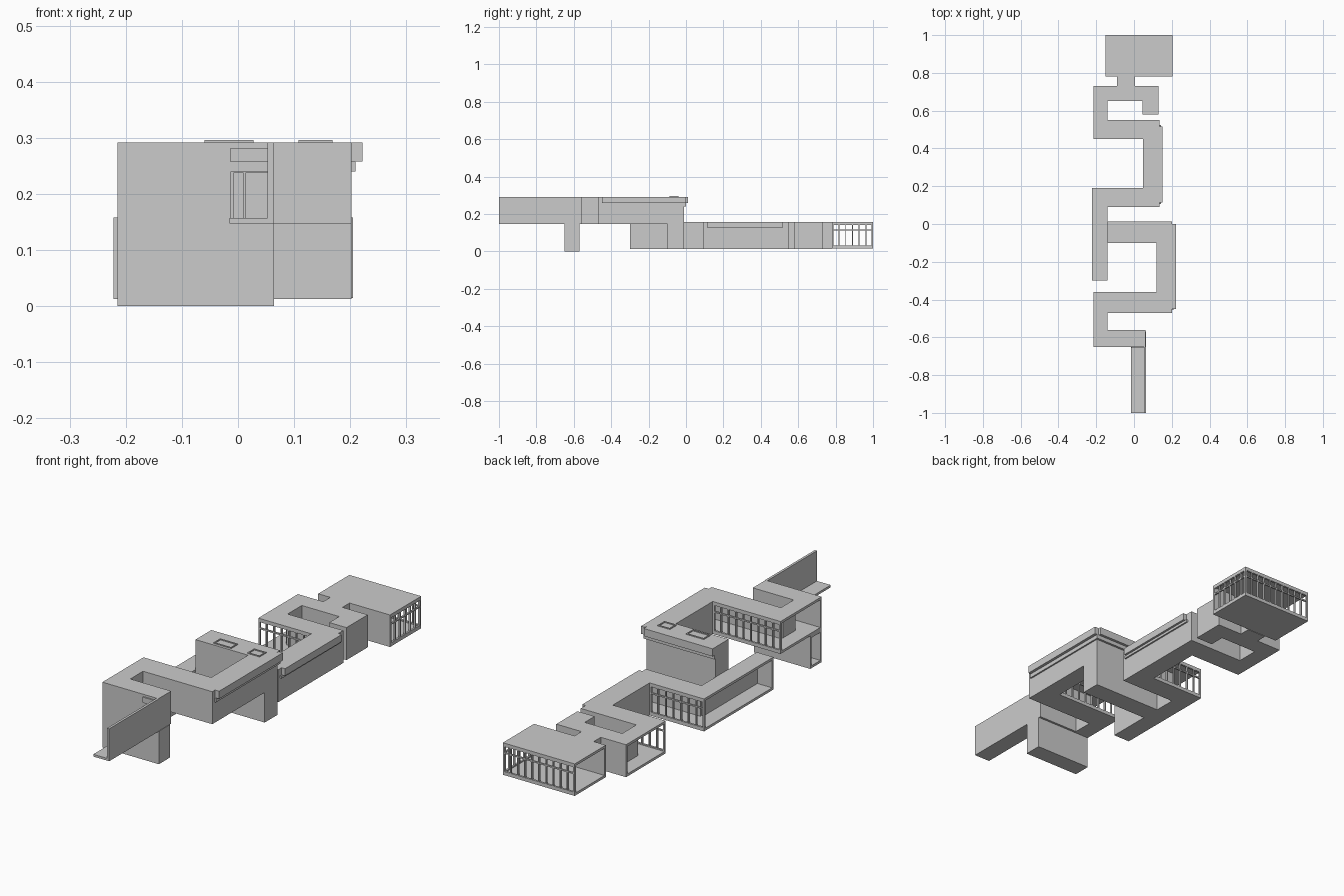
import bpy, bmesh, math
from mathutils import Vector, Matrix

if "Cube" in bpy.data.objects:
    bpy.data.objects.remove(bpy.data.objects["Cube"])

S = 0.011   # slab thickness
T = 0.009   # wall thickness


def add_box(bm, a, b):
    lo = Vector([min(p, q) for p, q in zip(a, b)])
    hi = Vector([max(p, q) for p, q in zip(a, b)])
    m = Matrix.Translation((lo + hi) / 2) @ Matrix.Diagonal((hi - lo).to_4d())
    m[3][3] = 1
    bmesh.ops.create_cube(bm, size=1, matrix=m)


def finish(bm, name):
    bmesh.ops.recalc_face_normals(bm, faces=bm.faces)
    me = bpy.data.meshes.new(name)
    bm.to_mesh(me)
    bm.free()
    ob = bpy.data.objects.new(name, me)
    bpy.context.collection.objects.link(ob)


def boxes(name, *pairs):
    bm = bmesh.new()
    for a, b in pairs:
        add_box(bm, a, b)
    finish(bm, name)


def slab(name, pts, z, h):
    bm = bmesh.new()
    f = bm.faces.new([bm.verts.new((x, y, z)) for x, y in pts])
    r = bmesh.ops.extrude_face_region(bm, geom=[f])
    bmesh.ops.translate(bm, vec=(0, 0, h),
                        verts=[v for v in r['geom'] if isinstance(v, bmesh.types.BMVert)])
    finish(bm, name)


def room(name, pts, kinds, z0, z1):
    """Counter-clockwise outline; each edge is w(all), g(lazed) or o(pen)."""
    slab(name + "_floor", pts, z0, S)
    slab(name + "_roof", pts, z1 - S, S)
    walls, frames = bmesh.new(), bmesh.new()
    za, zb = z0 + S, z1 - S
    for i, k in enumerate(kinds):
        p, q = Vector(pts[i]), Vector(pts[(i + 1) % len(pts)])
        d = (q - p).normalized()
        n = Vector((-d.y, d.x))
        L = (q - p).length

        def bar(bm, s0, s1, h0, h1, t):
            a, b = p + d * s0, p + d * s1 + n * t
            add_box(bm, (a.x, a.y, h0), (b.x, b.y, h1))
        if k == 'w':
            bar(walls, 0, L, za, zb, T)
        elif k == 'g':
            count = max(3, round(L / 0.037))
            for j in range(count + 1):
                w = 0.008 if j in (0, count) else 0.005
                c = j * (L - w) / count
                bar(frames, c, c + w, za, zb, T)
            tr = za + (zb - za) * 0.7
            bar(frames, 0, L, tr, tr + 0.006, T * 0.8)
            bar(frames, 0, L, za, za + 0.005, T)
            bar(frames, 0, L, zb - 0.005, zb, T)
    finish(walls, name + "_walls")
    if 'g' in kinds:
        finish(frames, name + "_window_frames")
    else:
        frames.free()


def rect(x0, y0, x1, y1):
    return [(x0, y0), (x1, y0), (x1, y1), (x0, y1)]


# Glazed pavilion at the back
room("back_pavilion", rect(-0.15, 0.78, 0.205, 1.0), "wggo", 0.015, 0.158)

# Winding ground-floor wing
lower = [(-0.222, -0.30), (-0.14, -0.30), (-0.14, 0.09), (0.135, 0.09), (0.135, 0.55),
         (-0.14, 0.55), (-0.14, 0.65), (0.045, 0.65), (0.045, 0.58), (0.13, 0.58),
         (0.13, 0.73), (0.005, 0.73), (0.005, 0.78), (-0.09, 0.78), (-0.09, 0.73),
         (-0.215, 0.73), (-0.215, 0.45), (0.047, 0.45), (0.047, 0.19), (-0.222, 0.19)]
room("lower_wing", lower, "wwwwwwwwwwwwowwogwgo", 0.013, 0.158)

# Winding upper-floor wing
upper = [(-0.215, -0.65), (0.062, -0.65), (0.062, -0.56), (-0.14, -0.56), (-0.14, -0.47),
         (0.202, -0.47), (0.202, -0.01), (-0.14, -0.01), (-0.14, -0.10), (0.12, -0.10),
         (0.12, -0.36), (-0.215, -0.36)]
room("upper_wing", upper, "wwwwwwwwwwgo", 0.147, 0.292)

# Supports under the upper wing
room("front_support", rect(-0.215, -0.65, 0.064, -0.57), "wwwo", 0.0, 0.147)
room("middle_support", rect(-0.14, -0.10, 0.202, -0.01), "wwww", 0.013, 0.147)

# Stepped parapet bands
boxes("upper_parapet",
      ((0.202, -0.455, 0.24), (0.209, 0.0, 0.258)),
      ((0.202, -0.45, 0.258), (0.222, 0.0, 0.292)),
      ((-0.14, -0.01, 0.24), (0.209, 0.0, 0.258)),
      ((-0.14, -0.01, 0.258), (0.20, 0.012, 0.292)))
boxes("lower_parapet",
      ((0.135, 0.105, 0.115), (0.142, 0.525, 0.126)),
      ((0.135, 0.115, 0.126), (0.152, 0.515, 0.158)))

# Front balcony: floor slab and long side wall
boxes("front_balcony",
      ((-0.015, -1.0, 0.147), (0.064, -0.65, 0.157)),
      ((0.053, -1.0, 0.157), (0.064, -0.65, 0.292)))

# Balcony door and canopy
boxes("balcony_door",
      ((-0.013, -0.654, 0.157), (-0.008, -0.65, 0.24)),
      ((0.010, -0.654, 0.157), (0.013, -0.65, 0.24)),
      ((-0.013, -0.654, 0.237), (0.053, -0.65, 0.24)),
      ((-0.013, -0.656, 0.257), (0.053, -0.65, 0.282)))


# Skylight curbs on the middle roof
def curb(name, x0, y0, x1, y1, z, h=0.004, t=0.005):
    boxes(name, ((x0, y0, z), (x1, y0 + t, z + h)), ((x0, y1 - t, z), (x1, y1, z + h)),
          ((x0, y0, z), (x0 + t, y1, z + h)), ((x1 - t, y0, z), (x1, y1, z + h)))


curb("large_skylight", -0.06, -0.088, 0.028, -0.04, 0.292)
curb("small_skylight", 0.108, -0.088, 0.168, -0.04, 0.292)
